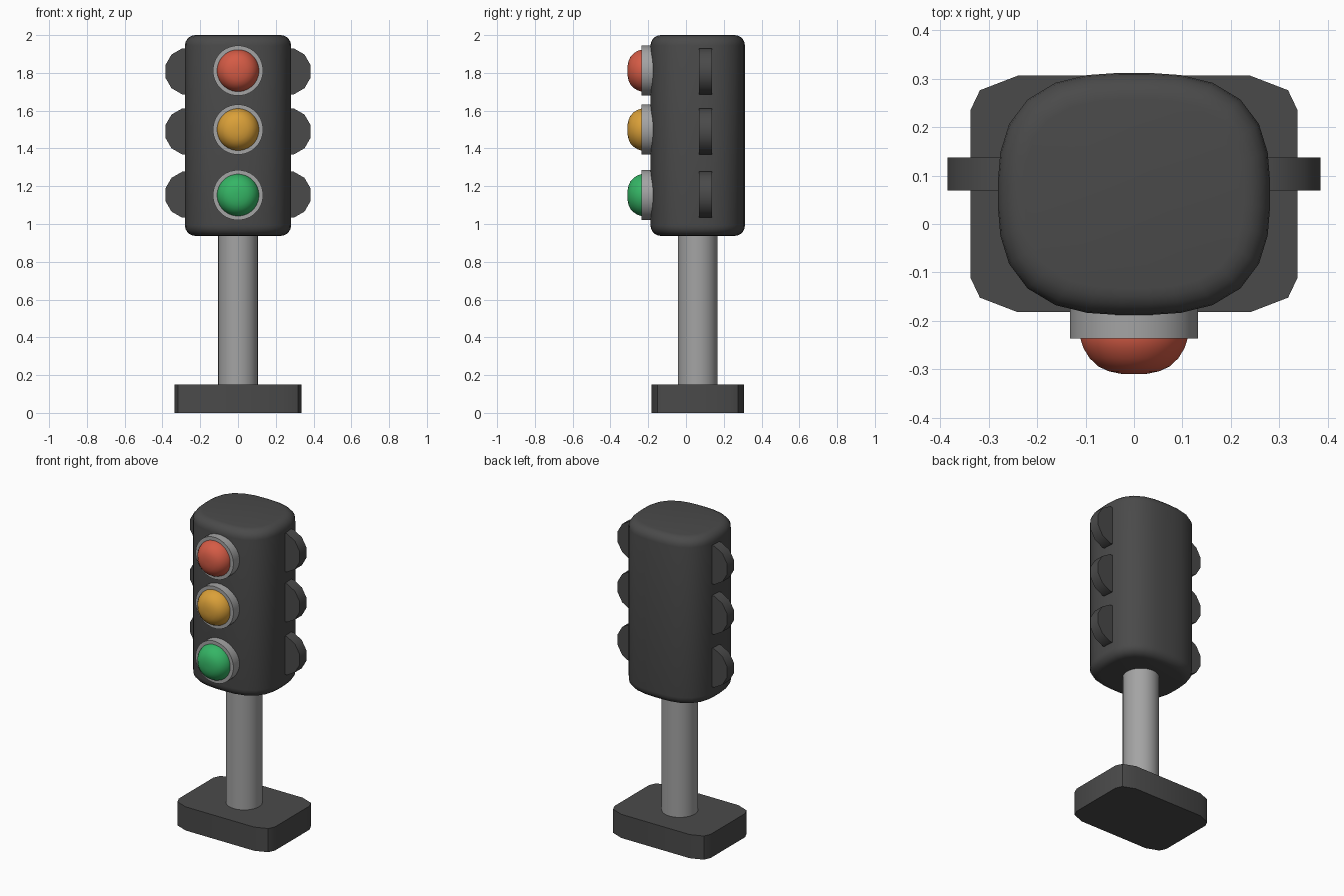
import bpy, bmesh, math
from mathutils import Vector

if "Cube" in bpy.data.objects:
    bpy.data.objects.remove(bpy.data.objects["Cube"])


def material(name, rgb):
    m = bpy.data.materials.new(name)
    m.diffuse_color = (*rgb, 1)
    m.use_nodes = True
    m.node_tree.nodes["Principled BSDF"].inputs["Base Color"].default_value = m.diffuse_color
    return m


DARK = material("dark_grey", (0.068, 0.068, 0.068))
METAL = material("light_grey", (0.37, 0.37, 0.37))
RED = material("red", (0.66, 0.105, 0.06))
AMBER = material("amber", (0.70, 0.35, 0.04))
GREEN = material("green", (0.035, 0.46, 0.13))


def loft(name, rings, mat, angle=35):
    """Skin a stack of equal-length point rings and cap both ends."""
    bm = bmesh.new()
    rows = [[bm.verts.new(p) for p in ring] for ring in rings]
    n = len(rows[0])
    for a, b in zip(rows, rows[1:]):
        for i in range(n):
            j = (i + 1) % n
            bm.faces.new((a[i], a[j], b[j], b[i]))
    bm.faces.new(rows[0])
    bm.faces.new(rows[-1])
    bmesh.ops.recalc_face_normals(bm, faces=bm.faces)
    me = bpy.data.meshes.new(name)
    bm.to_mesh(me)
    bm.free()
    me.materials.append(mat)
    ob = bpy.data.objects.new(name, me)
    bpy.context.collection.objects.link(ob)
    bpy.ops.object.select_all(action='DESELECT')
    ob.select_set(True)
    bpy.context.view_layer.objects.active = ob
    bpy.ops.object.shade_smooth_by_angle(angle=math.radians(angle))
    return ob


def circle_y(x, y, z, r, n):
    """Circle facing the y axis, with flat sides at the extremes."""
    return [Vector((x + r * math.cos((i + 0.5) * math.tau / n), y,
                    z + r * math.sin((i + 0.5) * math.tau / n))) for i in range(n)]


def squircle(a, b, z, n=28, e=2.8):
    """Rounded-rectangle section around the body axis."""
    pts = []
    for i in range(n):
        t = (i + 0.5) * math.tau / n
        c, s = math.cos(t), math.sin(t)
        k = (abs(c) ** e + abs(s) ** e) ** (-1 / e)
        pts.append(Vector((a * k * c, CY + b * k * s, z)))
    return pts


CY = 0.062  # y of the body, pole and base axis

# base plate with chamfered corners
corner = [(0.337, 0.174), (0.318, 0.214), (0.24, 0.244)]
outline = corner + [(-x, y) for x, y in reversed(corner)]
outline += [(-x, -y) for x, y in outline]
loft("base", [[Vector((x, CY + y, z)) for x, y in outline] for z in (0, 0.15)], DARK, 30)

# pole
loft("pole", [[Vector((0.105 * math.cos(i * math.tau / 32),
                       CY + 0.105 * math.sin(i * math.tau / 32), z)) for i in range(32)]
              for z in (0.14, 0.97)], METAL)

# signal housing with rounded top and bottom rims
R, STEPS = 0.055, 5
arc = [(R * (1 - math.cos(k / STEPS * math.pi / 2)), R * (1 - math.sin(k / STEPS * math.pi / 2)))
       for k in range(STEPS + 1)]
bottom = [(inset, 0.937 + dz) for inset, dz in reversed(arc)]
top = [(inset, 2.0 - dz) for inset, dz in arc]
bottom, top = sorted(bottom, key=lambda p: p[1]), sorted(top, key=lambda p: p[1])
loft("housing", [squircle(0.281 - i, 0.25 - i, z) for i, z in bottom + top], DARK, 40)

# lamps: metal ring, domed lens and a pair of side fins each
LENS = [(0.111, -0.20), (0.111, -0.237), (0.105, -0.256), (0.092, -0.277),
        (0.074, -0.294), (0.052, -0.304), (0.028, -0.309), (0.01, -0.31)]
for label, mat, z, fin_z in (("red", RED, 1.812, 1.808),
                             ("amber", AMBER, 1.50, 1.49),
                             ("green", GREEN, 1.153, 1.155)):
    loft(label + "_ring", [circle_y(0, y, z, 0.133, 32) for y in (-0.15, -0.236)], METAL)
    loft(label + "_lens", [circle_y(0, y, z, r, 32) for r, y in LENS], mat, 50)
    for side, s in (("left", -1), ("right", 1)):
        loft(f"{label}_{side}_fin",
             [circle_y(s * 0.263, y, fin_z, 0.126, 12) for y in (0.069, 0.137)], DARK)
